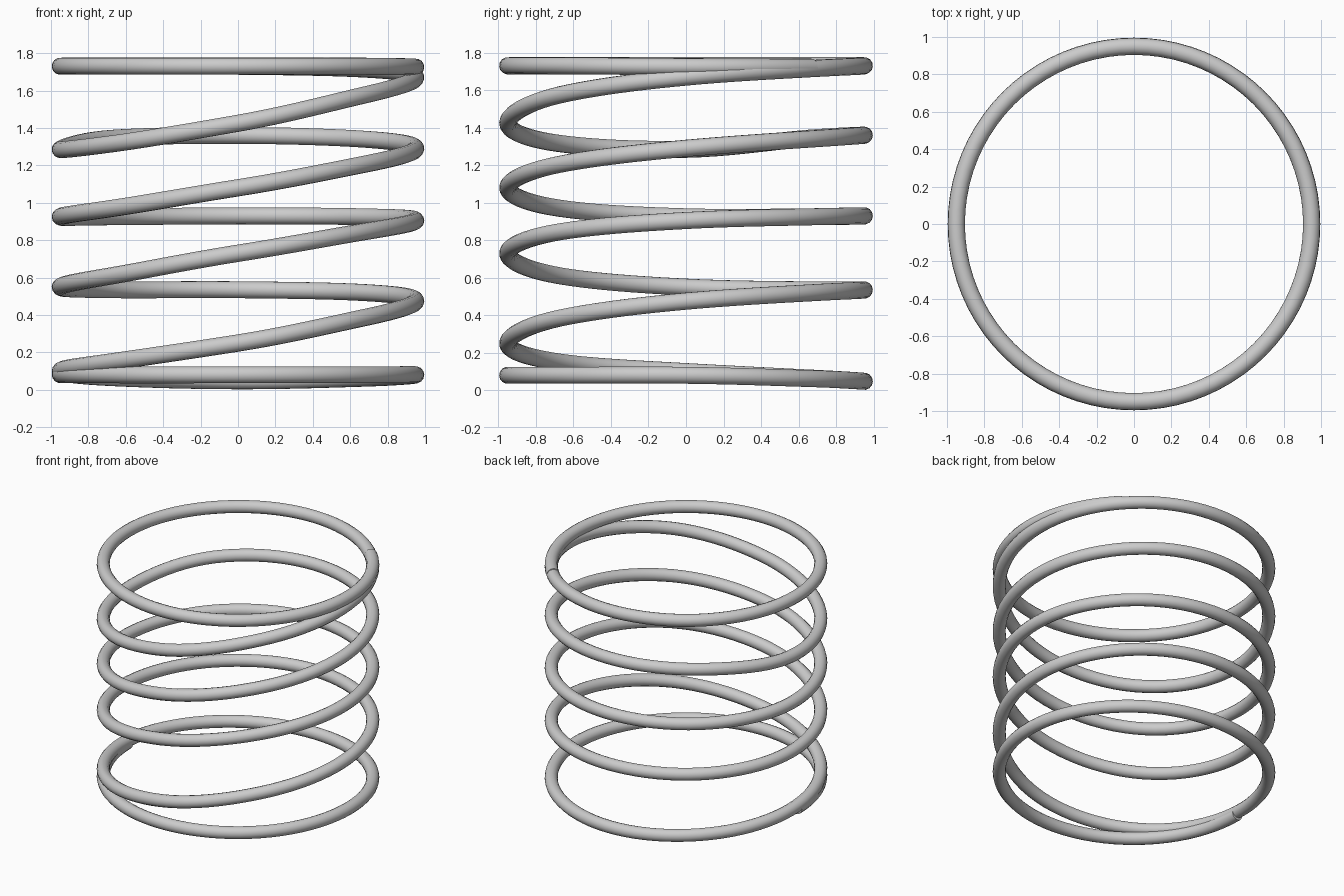
import bpy
import math

if "Cube" in bpy.data.objects:
    bpy.data.objects.remove(bpy.data.objects["Cube"])

COIL_R = 0.95
WIRE_R = 0.046
STEPS = 10  # path points per 45 degrees

# wire height every 45 degrees: left, front-left, front, ... one row per turn
heights = [
    0.082, 0.080, 0.080, 0.080, 0.080, 0.062, 0.048, 0.065,
    0.10, 0.15, 0.25, 0.385, 0.475, 0.52, 0.535, 0.535,
    0.55, 0.61, 0.73, 0.845, 0.905, 0.925, 0.93, 0.925,
    0.925, 0.97, 1.08, 1.205, 1.29, 1.34, 1.36, 1.345,
    1.285, 1.315, 1.425, 1.575, 1.67, 1.715, 1.73, 1.73,
    1.73, 1.73, 1.73, 1.73, 1.725, 1.722,
]


def height_at(i, t):
    """Smooth (Catmull-Rom) height between key i and i + 1."""
    a, b, c, d = (heights[min(max(k, 0), len(heights) - 1)]
                  for k in range(i - 1, i + 3))
    return 0.5 * (2 * b + (c - a) * t + (2 * a - 5 * b + 4 * c - d) * t * t
                  + (3 * b - a - 3 * c + d) * t ** 3)


# coil path
points = []
for n in range((len(heights) - 1) * STEPS + 1):
    ang = math.pi + n / STEPS * math.pi / 4
    z = height_at(n // STEPS, n % STEPS / STEPS)
    points.append((COIL_R * math.cos(ang), COIL_R * math.sin(ang), z, 1))

# round wire swept along the path
curve = bpy.data.curves.new("spring_coil", 'CURVE')
curve.dimensions = '3D'
curve.bevel_depth = WIRE_R
curve.bevel_resolution = 5
curve.use_fill_caps = True
spline = curve.splines.new('POLY')
spline.points.add(len(points) - 1)
for p, co in zip(spline.points, points):
    p.co = co

spring = bpy.data.objects.new("spring_coil", curve)
bpy.context.collection.objects.link(spring)

# turn into a smooth mesh
bpy.context.view_layer.objects.active = spring
spring.select_set(True)
bpy.ops.object.convert(target='MESH')
bpy.ops.object.shade_smooth_by_angle(angle=math.radians(40))
